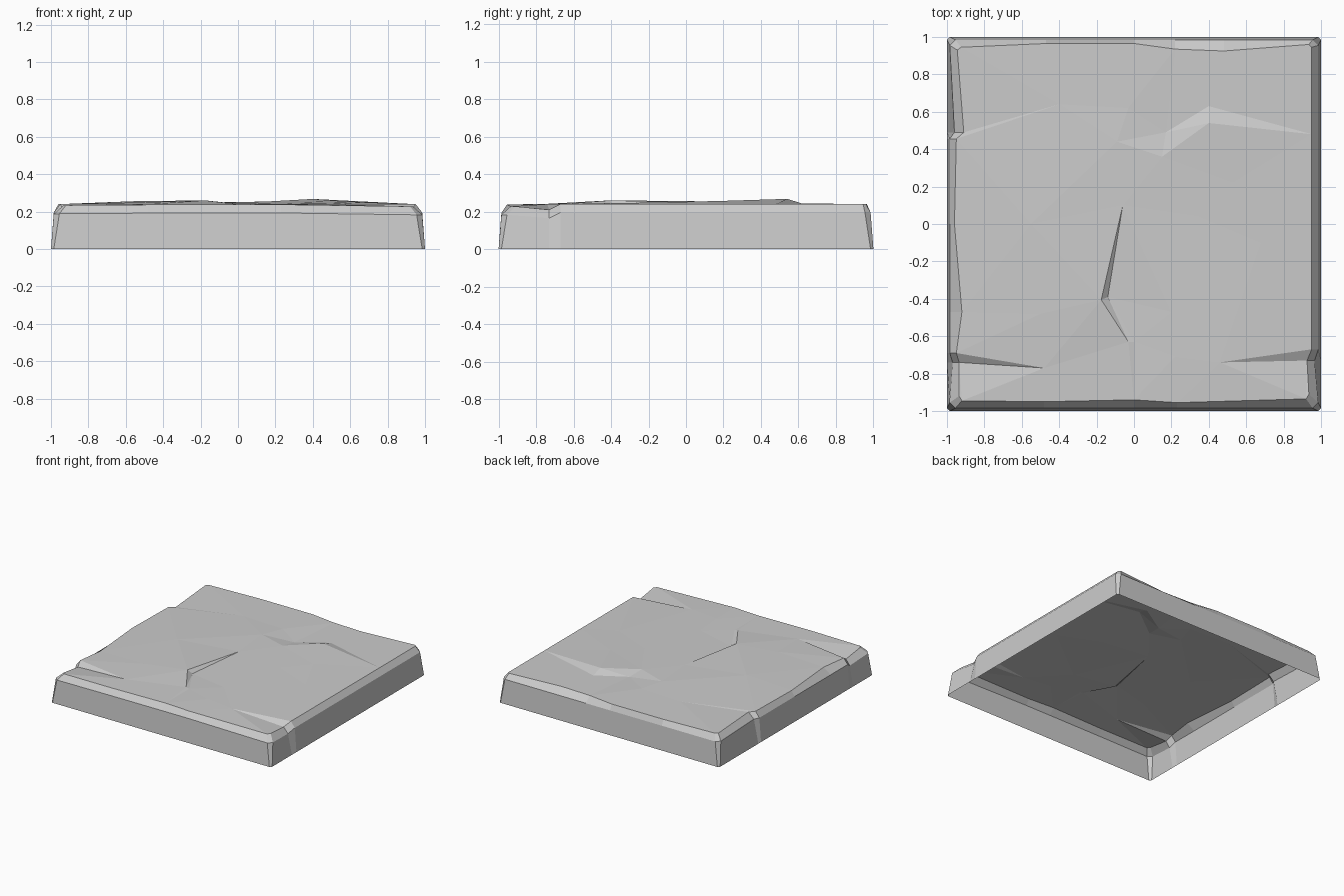
import bpy, bmesh
from mathutils import Vector
from mathutils.geometry import delaunay_2d_cdt

if "Cube" in bpy.data.objects:
    bpy.data.objects.remove(bpy.data.objects["Cube"])

# Upper rim, counter-clockwise side by side: x, y, z, chip depth in the wall
front = [(-.92, -.945, .234, 0), (-.48, -.95, .237, 0), (0, -.94, .238, 0),
         (.23, -.955, .238, 0), (.92, -.935, .228, 0)]
right = [(.935, -.91, .228, 0), (.925, -.73, .21, .02), (.95, -.67, .24, 0),
         (.95, 0, .24, 0), (.95, .48, .24, 0), (.95, .945, .24, 0)]
back = [(.935, .96, .24, 0), (.48, .925, .24, 0), (.22, .935, .24, 0),
        (0, .965, .24, 0), (-.47, .965, .24, 0), (-.925, .945, .24, 0)]
left = [(-.945, .93, .24, 0), (-.91, .49, .236, .025), (-.95, .455, .24, 0),
        (-.96, 0, .24, 0), (-.92, -.47, .24, 0), (-.95, -.69, .24, 0),
        (-.935, -.74, .208, .015), (-.935, -.92, .232, 0)]

# Stepped cracks and worn patches across the top: x, y, z
features = [
    [(-.95, .455, .24), (-.4, .64, .243), (-.91, .49, .236)],
    [(-.95, -.69, .24), (-.48, -.77, .24), (-.935, -.74, .208)],
    [(.925, -.73, .21), (.46, -.74, .24), (.95, -.67, .24)],
    [(-.06, .10, .248), (-.175, -.405, .26), (-.03, -.63, .243), (0, -.63, .238),
     (-.14, -.39, .232), (-.06, .10, .248)],
    [(-.09, .44, .25), (.15, .36, .254), (.4, .54, .268), (.95, .48, .24),
     (.4, .63, .24), (.17, .49, .236), (.15, .36, .254)],
    [(-.09, .44, .25), (-.03, .62, .244), (.17, .49, .236)],
    [(.4, .54, .268), (.53, .22, .258), (.68, -.1, .25), (.35, .04, .25)],
    [(0, -.63, .238), (.2, -.47, .243), (.35, .04, .25)],
    [(-.5, -.48, .25), (-.55, 0, .256), (-.06, .10, .248)],
    [(.22, -.71, .242), (.46, -.74, .24)],
]


def side_rings(side, axis, sign):
    """Push the rim of one side out to the shoulder and foot of the wall."""
    shoulder, foot = [], []
    for i, (x, y, z, chip) in enumerate(side):
        corner = i in (0, len(side) - 1)
        for ring, reach, level, edge in (
                (shoulder, .985 - chip, z - .045, .955), (foot, 1, 0, .985)):
            p = [x, y, level]
            p[axis] = sign * reach
            if corner:
                p[1 - axis] = edge if p[1 - axis] > 0 else -edge
            ring.append(p)
    return shoulder, foot


rim, shoulder, foot = [], [], []
for side, axis, sign in ((front, 1, -1), (right, 0, 1), (back, 1, 1), (left, 0, -1)):
    s, f = side_rings(side, axis, sign)
    rim += [p[:3] for p in side]
    shoulder += s
    foot += f
n = len(rim)

# Triangulate the top along rim and cracks
points = list(rim)
edges = [(i, (i + 1) % n) for i in range(n)]
for line in features:
    ids = []
    for p in line:
        if p not in points:
            points.append(p)
        ids.append(points.index(p))
    edges += list(zip(ids, ids[1:]))
flat, _, tris, origin, _, _ = delaunay_2d_cdt(
    [Vector(p[:2]) for p in points], edges, [], 1, 1e-5)

bm = bmesh.new()
top = [bm.verts.new((v.x, v.y, points[o[0]][2] if o else .24))
       for v, o in zip(flat, origin)]
for t in tris:
    bm.faces.new([top[i] for i in t])

# Bevelled shoulder and wall, open underneath
rim_verts = [None] * n
for v, o in zip(top, origin):
    for i in o:
        if i < n:
            rim_verts[i] = v
rings = [rim_verts] + [[bm.verts.new(p) for p in r] for r in (shoulder, foot)]
for upper, lower in zip(rings, rings[1:]):
    for i in range(n):
        j = (i + 1) % n
        bm.faces.new((lower[i], lower[j], upper[j], upper[i]))

mesh = bpy.data.meshes.new("stone_slab")
bm.to_mesh(mesh)
bm.free()
bpy.context.collection.objects.link(bpy.data.objects.new("stone_slab", mesh))
